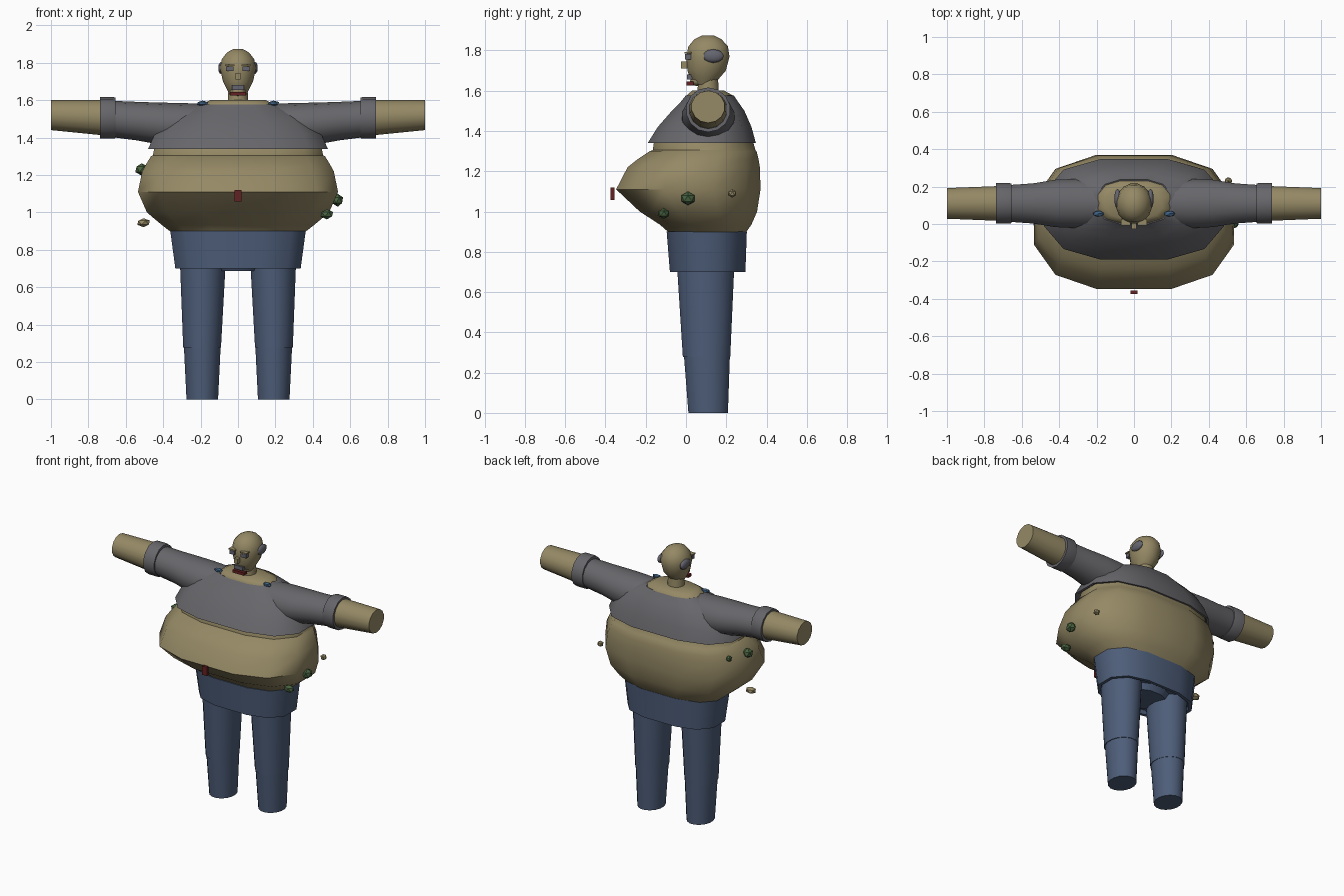
import bpy, bmesh, math
from mathutils import Matrix, Vector


def material(name, rgb):
    m = bpy.data.materials.new(name)
    m.diffuse_color = (*rgb, 1)
    return m


SKIN = material("tan skin", (0.30, 0.25, 0.13))
SHIRT = material("grey shirt", (0.135, 0.133, 0.145))
DENIM = material("blue denim", (0.075, 0.11, 0.19))
METAL = material("slate grey", (0.13, 0.13, 0.16))
GREEN = material("moss green", (0.065, 0.125, 0.05))
RED = material("dark red", (0.13, 0.015, 0.015))
BLUE = material("shoulder blue", (0.05, 0.12, 0.22))


def finish(name, bm, mat, angle=45, smooth=True):
    bmesh.ops.recalc_face_normals(bm, faces=bm.faces)
    me = bpy.data.meshes.new(name)
    bm.to_mesh(me)
    bm.free()
    me.materials.append(mat)
    if smooth:
        me.shade_smooth()
        me.set_sharp_from_angle(angle=math.radians(angle))
    ob = bpy.data.objects.new(name, me)
    bpy.context.collection.objects.link(ob)
    return ob


def loft(name, rings, mat, cap_start=True, cap_end=True, angle=45):
    bm = bmesh.new()
    vs = [[bm.verts.new(p) for p in r] for r in rings]
    n = len(vs[0])
    for a, b in zip(vs, vs[1:]):
        for i in range(n):
            j = (i + 1) % n
            bm.faces.new((a[i], a[j], b[j], b[i]))
    if cap_start:
        bm.faces.new(vs[0])
    if cap_end:
        bm.faces.new(vs[-1])
    return finish(name, bm, mat, angle)


# Boxy twelve-sided body section, mirrored into all four quadrants
QUARTER = [(1, 0.34), (0.785, 0.79), (0.375, 1)]
SECTION = (QUARTER + [(-x, y) for x, y in reversed(QUARTER)]
           + [(-x, -y) for x, y in QUARTER] + [(x, -y) for x, y in reversed(QUARTER)])


def circle(n):
    return [(math.cos(2 * math.pi * (i + .5) / n), math.sin(2 * math.pi * (i + .5) / n))
            for i in range(n)]


def level(z, half, front, back, section=SECTION, cx=0):
    """Horizontal ring from half width, front y and back y."""
    cy, ry = (front + back) / 2, (back - front) / 2
    return [(cx + half * u, cy + ry * v, z) for u, v in section]


def upright(x, cz, ry, rz, cy=0.11, n=14):
    """Ring across the x axis, for the arms."""
    return [(x, cy + ry * u, cz + rz * v) for u, v in circle(n)]


def box(name, centre, size, mat):
    bm = bmesh.new()
    bmesh.ops.create_cube(bm, size=1, matrix=Matrix.Translation(centre)
                          @ Matrix.Diagonal((*size, 1)))
    return finish(name, bm, mat, smooth=False)


def blob(name, centre, radii, mat, detail=1, smooth=False):
    bm = bmesh.new()
    bmesh.ops.create_icosphere(bm, subdivisions=detail, radius=1,
                               matrix=Matrix.Translation(centre) @ Matrix.Diagonal((*radii, 1)))
    return finish(name, bm, mat, smooth=smooth)


# Torso with the overhanging belly
loft("torso", [level(*r) for r in [
    (0.88, 0.34, -0.08, 0.29), (0.90, 0.365, -0.09, 0.30), (0.935, 0.41, -0.13, 0.325),
    (1.00, 0.487, -0.23, 0.353), (1.11, 0.535, -0.347, 0.37), (1.22, 0.512, -0.29, 0.367),
    (1.26, 0.49, -0.24, 0.36), (1.30, 0.465, -0.18, 0.35), (1.305, 0.455, -0.165, 0.345),
    (1.34, 0.448, -0.16, 0.335), (1.42, 0.41, -0.11, 0.30), (1.50, 0.33, -0.045, 0.265),
    (1.555, 0.21, 0.005, 0.235), (1.578, 0.19, 0.005, 0.23), (1.60, 0.15, 0.03, 0.19)]],
    SKIN)

# Shirt, open at the collar, with a hem lip underneath
loft("shirt", [level(*r) for r in [
    (1.36, 0.44, -0.14, 0.325), (1.34, 0.465, -0.175, 0.335), (1.34, 0.48, -0.19, 0.347),
    (1.42, 0.445, -0.14, 0.325), (1.50, 0.37, -0.07, 0.29), (1.54, 0.30, -0.03, 0.262),
    (1.577, 0.20, 0.0, 0.237), (1.57, 0.18, 0.01, 0.225)]],
    SHIRT, cap_start=False, cap_end=False)

# Trouser seat with a hem lip, plus the crotch
loft("trouser_seat", [level(*r) for r in [
    (0.725, 0.30, -0.05, 0.265), (0.70, 0.315, -0.06, 0.275), (0.70, 0.335, -0.08, 0.295),
    (0.90, 0.362, -0.096, 0.302), (0.90, 0.33, -0.07, 0.28)]], DENIM)
loft("crotch", [level(0.687, 0.12, 0.0, 0.22), level(0.74, 0.15, -0.03, 0.25)], DENIM)

# Legs, sleeves, cuffs and arms on both sides
for s, side in ((-1, "left"), (1, "right")):
    round16 = circle(16)
    loft(side + "_thigh", [level(z, h, f, b, round16, s * cx) for z, h, f, b, cx in [
        (0.275, 0.094, -0.005, 0.213, 0.192), (0.278, 0.103, -0.018, 0.222, 0.192),
        (0.74, 0.125, -0.048, 0.243, 0.188)]], DENIM)
    loft(side + "_shin", [level(z, h, f, b, round16, s * 0.191) for z, h, f, b in [
        (0.0, 0.086, 0.01, 0.21), (0.28, 0.1, -0.012, 0.22)]], DENIM)
    loft(side + "_sleeve", [upright(s * x, *r) for x, *r in [
        (0.18, 1.45, 0.13, 0.13), (0.30, 1.463, 0.135, 0.122), (0.42, 1.475, 0.13, 0.112),
        (0.54, 1.488, 0.11, 0.103), (0.68, 1.5, 0.1, 0.097)]], SHIRT)
    loft(side + "_cuff", [upright(s * x, 1.505, r, r) for x, r in [
        (0.655, 0.09), (0.655, 0.108), (0.665, 0.111), (0.738, 0.111), (0.738, 0.094),
        (0.71, 0.09)]], SHIRT)
    loft(side + "_forearm", [upright(s * 0.68, 1.505, 0.097, 0.097),
                             upright(s * 1.0, 1.52, 0.084, 0.08)], SKIN)
    # Shoulder studs, ears, eyes and brows
    blob(side + "_shoulder_stud", (s * 0.19, 0.055, 1.583), (0.033, 0.017, 0.015), BLUE)
    blob(side + "_ear", (s * 0.088, 0.135, 1.772), (0.018, 0.054, 0.034), METAL, 2, True)
    box(side + "_eye", (s * 0.044, 0.01, 1.768), (0.04, 0.03, 0.026), METAL)
    box(side + "_brow", (s * 0.044, 0.01, 1.788), (0.05, 0.035, 0.008), SKIN)

# Head and neck
ROUND = circle(16)
loft("head", [level(*r, ROUND) for r in [
    (1.63, 0.045, 0.045, 0.14), (1.66, 0.062, 0.02, 0.165), (1.70, 0.082, 0.005, 0.20),
    (1.77, 0.098, 0.0, 0.218), (1.82, 0.088, 0.01, 0.21), (1.855, 0.06, 0.04, 0.178),
    (1.874, 0.025, 0.08, 0.14)]], SKIN)
loft("neck", [level(1.58, 0.057, 0.055, 0.165, ROUND),
              level(1.66, 0.052, 0.06, 0.16, ROUND)], SKIN)

# Face details
box("nose", (0, -0.008, 1.727), (0.026, 0.036, 0.034), SKIN)
box("moustache", (0, 0.025, 1.668), (0.066, 0.04, 0.026), METAL)
blob("chin", (0, 0.055, 1.648), (0.045, 0.035, 0.025), SKIN, 2, True)
box("mouth", (0, 0.02, 1.635), (0.088, 0.034, 0.02), RED)

# Belly button tag
box("belly_tag", (0, -0.365, 1.088), (0.038, 0.018, 0.062), RED)

# Growths on the body
for name, centre, radii, mat in [
    ("left_green_growth", (-0.515, 0.05, 1.23), (0.038, 0.036, 0.033), GREEN),
    ("left_small_growth", (-0.475, 0.2, 1.235), (0.02, 0.022, 0.022), GREEN),
    ("right_green_growth", (0.533, 0.01, 1.065), (0.032, 0.037, 0.035), GREEN),
    ("right_low_growth", (0.475, -0.11, 0.99), (0.038, 0.03, 0.027), GREEN),
    ("right_tan_growth", (0.505, 0.23, 1.09), (0.022, 0.021, 0.021), SKIN),
    ("left_tan_lump", (-0.505, 0.0, 0.945), (0.038, 0.03, 0.024), SKIN),
]:
    blob(name, centre, radii, mat)
